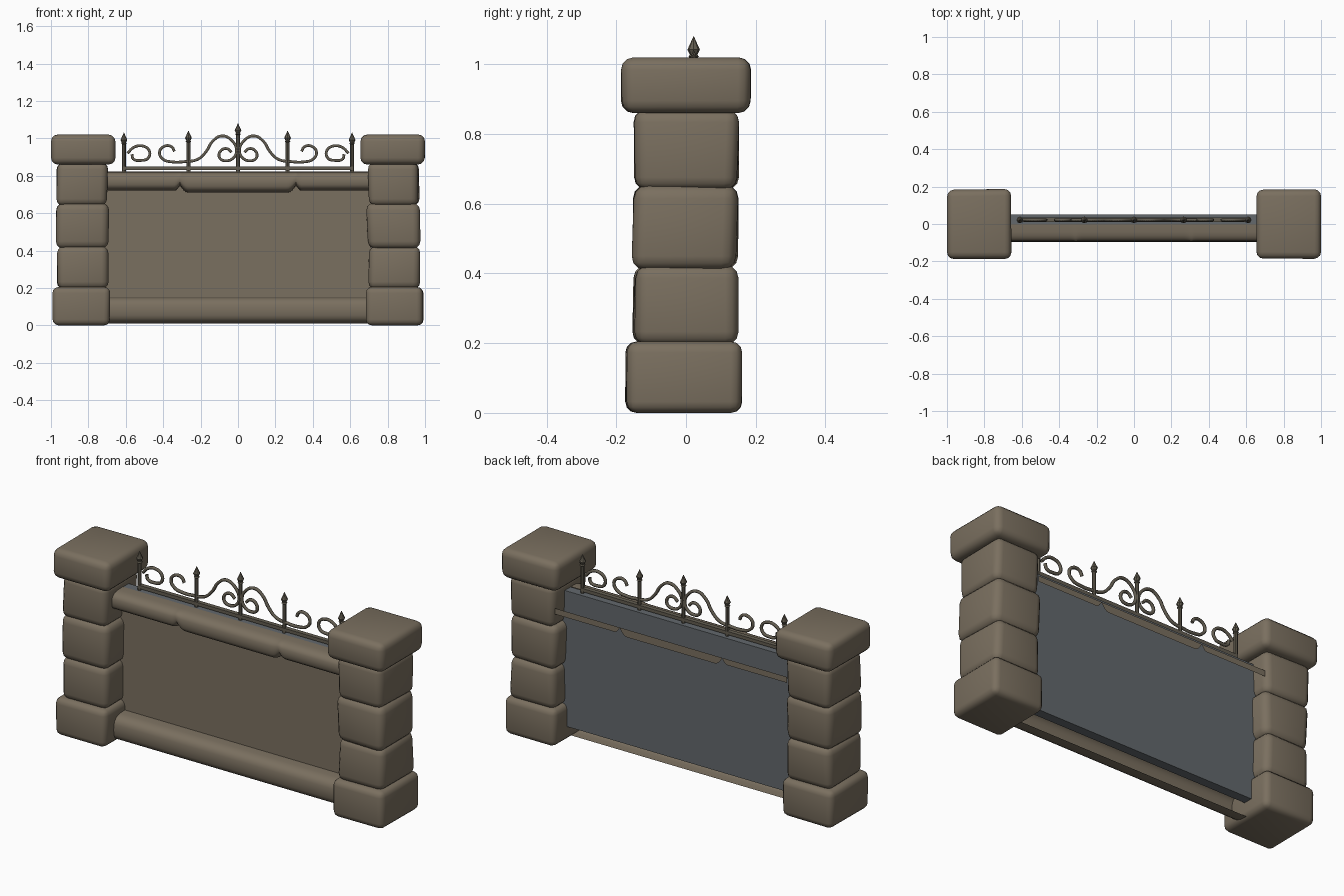
import bpy, bmesh, math, random
from mathutils import Vector

if "Cube" in bpy.data.objects:
    bpy.data.objects.remove(bpy.data.objects["Cube"])
random.seed(4)

def mat(name, rgb):
    m = bpy.data.materials.new(name)
    m.diffuse_color = (*rgb, 1)
    m.use_nodes = True
    m.node_tree.nodes["Principled BSDF"].inputs["Base Color"].default_value = m.diffuse_color
    return m

STONE = mat("brown_stone", (0.195, 0.160, 0.115))
SLATE = mat("slate_grey", (0.125, 0.140, 0.152))
IRON = mat("dark_bronze_iron", (0.125, 0.110, 0.082))

def finish(name, bm, mats, angle=None):
    me = bpy.data.meshes.new(name)
    bmesh.ops.recalc_face_normals(bm, faces=bm.faces)
    bm.to_mesh(me)
    bm.free()
    ob = bpy.data.objects.new(name, me)
    bpy.context.collection.objects.link(ob)
    for m in mats:
        me.materials.append(m)
    if angle:
        bpy.ops.object.select_all(action='DESELECT')
        ob.select_set(True)
        bpy.context.view_layer.objects.active = ob
        bpy.ops.object.shade_smooth_by_angle(angle=math.radians(angle))
    return ob

def box_bm(lo, hi, jitter=0.0):
    bm = bmesh.new()
    bmesh.ops.create_cube(bm, size=1)
    for v in bm.verts:
        v.co = Vector([(lo[i] + hi[i]) / 2 + v.co[i] * (hi[i] - lo[i])
                       + random.uniform(-jitter, jitter) * (i < 2) for i in range(3)])
    return bm

def stone(name, lo, hi, bevel, jitter):
    bm = box_bm(lo, hi, jitter)
    bmesh.ops.bevel(bm, geom=bm.edges[:], offset=bevel, segments=3,
                    profile=0.5, affect='EDGES')
    finish(name, bm, [STONE], 80)

# stacked stone pillars: inner x, outer x, y front, y back, z low, z high, bevel
courses = [("base_stone", 0.685, 0.99, -0.172, 0.16, 0.0, 0.205, 0.032),
           ("lower_stone", 0.697, 0.97, -0.15, 0.145, 0.195, 0.425, 0.038),
           ("middle_stone", 0.69, 0.97, -0.153, 0.145, 0.41, 0.655, 0.04),
           ("upper_stone", 0.70, 0.968, -0.15, 0.147, 0.64, 0.87, 0.036),
           ("cap_stone", 0.656, 0.998, -0.185, 0.185, 0.86, 1.02, 0.036)]
for side, s in (("left", -1), ("right", 1)):
    for n, xi, xo, y0, y1, z0, z1, b in courses:
        xs = sorted((s * xi, s * xo))
        stone(side + "_" + n, (xs[0], y0, z0), (xs[1], y1, z1), b,
              0.003 if n in ("cap_stone", "base_stone") else 0.007)

# centre panel: slate slab with a stone front
bm = box_bm((-0.71, 0.0, 0.08), (0.71, 0.05, 0.82))
bm.normal_update()
for f in bm.faces:
    f.material_index = 1 if f.normal.y < -0.5 else 0
finish("panel", bm, [SLATE, STONE])

# lower edge of the upper trim, with two cusps
def lower_edge(x):
    d = abs(x) - 0.31
    if d > 0:
        return 0.72 + 0.03 * max(0, 1 - d / 0.03) ** 2
    return 0.71 + 0.04 * max(0, 1 + d / 0.045) ** 2

def loft(name, sections, angle):
    bm = bmesh.new()
    rows = [[bm.verts.new(p) for p in sec] for sec in sections]
    for a, b in zip(rows, rows[1:]):
        for i in range(len(a) - 1):
            bm.faces.new((a[i], a[i + 1], b[i + 1], b[i]))
    finish(name, bm, [STONE], angle)

def bulge(x, z0, z1, depth, n=12):
    # rounded D profile, open at the back
    pts = []
    for i in range(n + 1):
        a = math.pi * i / n
        c, s = math.cos(a), math.sin(a)
        pts.append((x, -depth * s ** 0.6 if s > 1e-6 else 0.0,
                    (z0 + z1) / 2 + (z1 - z0) / 2 * math.copysign(abs(c) ** 0.7, c)))
    return pts

xs = [-0.70 + 0.01 * i for i in range(141)]
loft("upper_front_moulding", [bulge(x, lower_edge(x), 0.822, 0.093) for x in xs], 50)
loft("rear_trim_strip", [[(x, 0.13, lower_edge(x)), (x, 0.13, 0.752)] for x in xs], 30)
loft("bottom_moulding", [bulge(x, 0.01, 0.152, 0.095) for x in (-0.70, 0.70)], 50)

# iron railing on top of the panel
Y = 0.022
finish("railing_bar", box_bm((-0.615, Y - 0.012, 0.832), (0.615, Y + 0.012, 0.85)), [IRON])

def lathe(name, x, profile, n=8):
    bm = bmesh.new()
    rings = [[bm.verts.new((x + r * math.cos(2 * math.pi * k / n),
                            Y + r * math.sin(2 * math.pi * k / n), z))
              for k in range(n)] for r, z in profile]
    for a, b in zip(rings, rings[1:]):
        for k in range(n):
            bm.faces.new((a[k], a[(k + 1) % n], b[(k + 1) % n], b[k]))
    bm.faces.new(rings[0])
    bm.faces.new(rings[-1])
    finish(name, bm, [IRON], 40)

for i, (x, top) in enumerate([(-0.61, 1.03), (-0.265, 1.04), (0, 1.08),
                              (0.265, 1.04), (0.61, 1.03)]):
    lathe("railing_post_%d" % (i + 1), x,
          [(0.01, 0.815), (0.01, top - 0.062), (0.015, top - 0.058),
           (0.011, top - 0.052), (0.018, top - 0.038), (0.009, top - 0.018), (0.001, top)])

# scrollwork paths (x, z) for the left side, mirrored to the right
scrolls = {
    "centre_scroll": [(-0.035, 0.925), (-0.06, 0.945), (-0.095, 0.93), (-0.098, 0.895),
                      (-0.065, 0.88), (-0.025, 0.895), (-0.008, 0.935), (-0.03, 0.985),
                      (-0.085, 1.013), (-0.135, 0.985), (-0.17, 0.93), (-0.215, 0.888),
                      (-0.28, 0.876), (-0.35, 0.874), (-0.40, 0.888), (-0.42, 0.925),
                      (-0.395, 0.957), (-0.355, 0.955), (-0.34, 0.93)],
    "outer_scroll": [(-0.59, 0.92), (-0.56, 0.95), (-0.515, 0.96), (-0.475, 0.935),
                     (-0.48, 0.895), (-0.52, 0.882), (-0.56, 0.89), (-0.567, 0.915)]}
for n, pts in scrolls.items():
    for side, s in (("left", 1), ("right", -1)):
        cu = bpy.data.curves.new(side + "_" + n, 'CURVE')
        cu.dimensions = '3D'
        cu.bevel_depth = 0.0085
        cu.bevel_resolution = 1
        cu.resolution_u = 5
        cu.use_fill_caps = True
        sp = cu.splines.new('BEZIER')
        sp.bezier_points.add(len(pts) - 1)
        for p, (x, z) in zip(sp.bezier_points, pts):
            p.co = (s * x, Y, z)
            p.handle_left_type = p.handle_right_type = 'AUTO'
        cu.materials.append(IRON)
        ob = bpy.data.objects.new(side + "_" + n, cu)
        bpy.context.collection.objects.link(ob)
        bpy.ops.object.select_all(action='DESELECT')
        ob.select_set(True)
        bpy.context.view_layer.objects.active = ob
        bpy.ops.object.convert(target='MESH')
